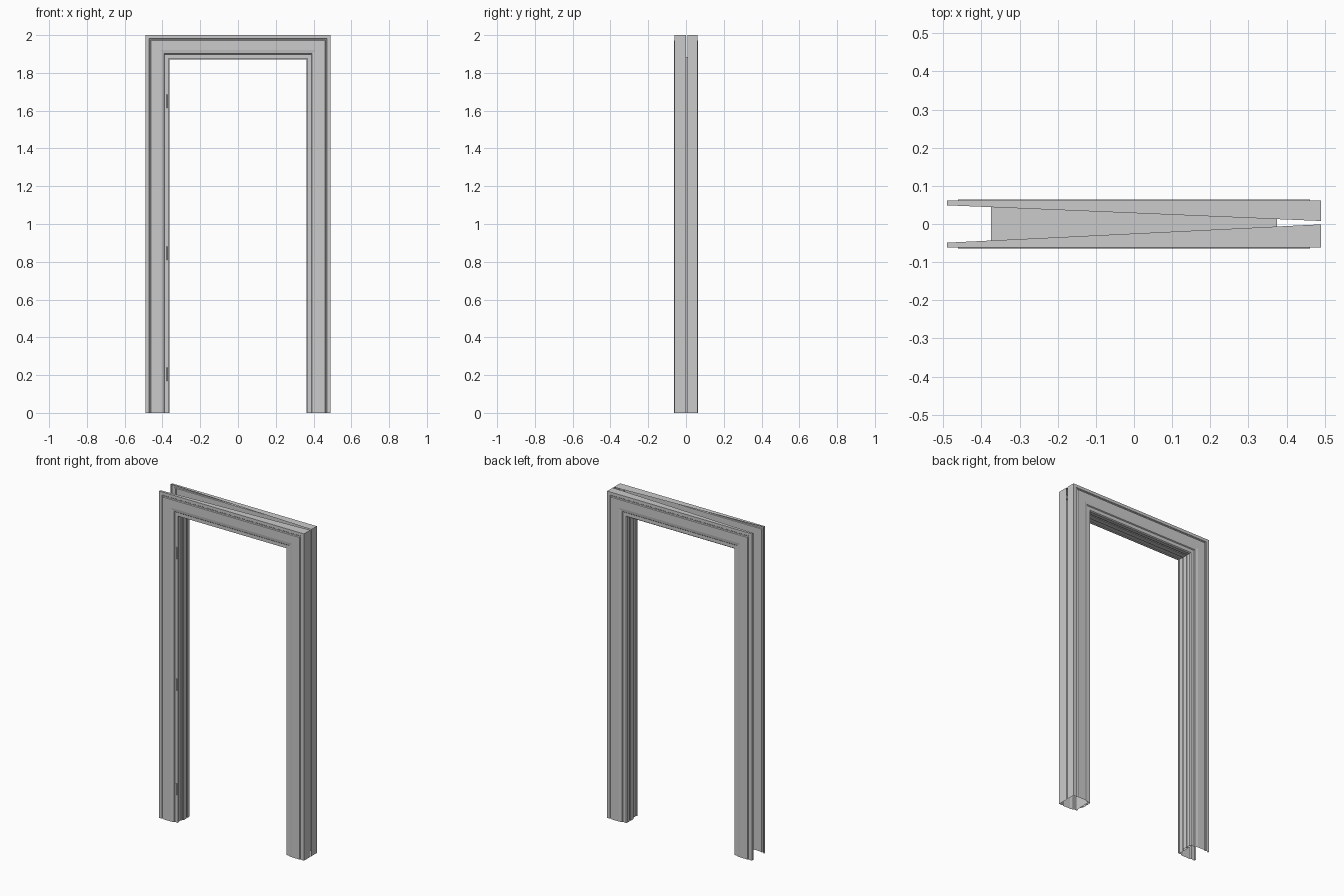
import bpy
import bmesh

old = bpy.data.objects.get("Cube")
if old:
    bpy.data.objects.remove(old, do_unlink=True)

paint = bpy.data.materials.new("grey_paint")
paint.use_nodes = True
grey = (0.6, 0.6, 0.6, 1)
paint.diffuse_color = grey
paint.node_tree.nodes["Principled BSDF"].inputs["Base Color"].default_value = grey

HALF = 0.49      # half the outer width
TOP = 2.0


def make_object(name, bm):
    mesh = bpy.data.meshes.new(name)
    bm.to_mesh(mesh)
    bm.free()
    mesh.materials.append(paint)
    obj = bpy.data.objects.new(name, mesh)
    bpy.context.collection.objects.link(obj)
    return obj


def sweep(name, profile, flip=False):
    """Sweep (half width, y left end, y right end) points up, across and down with mitres."""
    bm = bmesh.new()
    rows = []
    for r, y_a, y_b in profile:
        z = TOP - HALF + r
        corners = ((-r, y_a, 0), (-r, y_a, z), (r, y_b, z), (r, y_b, 0))
        rows.append([bm.verts.new(c) for c in corners])
    for a, b in zip(rows, rows[1:]):
        for i in range(3):
            quad = (a[i], a[i + 1], b[i + 1], b[i])
            bm.faces.new(quad[::-1] if flip else quad)
    return make_object(name, bm)


# Moulded casing section: half width and distance from the wall centre
moulding = [(0.49, 0.062), (0.472, 0.062), (0.469, 0.058), (0.464, 0.058),
            (0.461, 0.064), (0.41, 0.064), (0.392, 0.061), (0.388, 0.056),
            (0.375, 0.056), (0.375, 0.050)]

# Casings, each with a return that tapers from one side to the other
for name, sign, end_a, end_b in (("front_casing", -1, -0.049, -0.001),
                                 ("back_casing", 1, 0.049, 0.008)):
    section = [(HALF, end_a, end_b)]
    section += [(r, sign * d, sign * d) for r, d in moulding]
    sweep(name, section, flip=sign > 0)

# Jamb lining with the door rabbet, stop and seal groove
lining = [(0.375, -0.056), (0.367, -0.056), (0.367, -0.050), (0.373, -0.050),
          (0.373, -0.018), (0.368, -0.018), (0.368, -0.010), (0.362, -0.010),
          (0.362, 0.020), (0.367, 0.020), (0.367, 0.028), (0.362, 0.028),
          (0.362, 0.050), (0.367, 0.056), (0.375, 0.056)]
sweep("jamb_lining", [(r, y, y) for r, y in lining])
sweep("jamb_backing", [(0.375, y, y) for y in (0.056, -0.056)])

# Hinge knuckles on the right jamb
for label, z in (("lower", 0.205), ("middle", 0.845), ("upper", 1.65)):
    bm = bmesh.new()
    bmesh.ops.create_cone(bm, cap_ends=True, segments=12,
                          radius1=0.004, radius2=0.004, depth=0.07)
    bmesh.ops.translate(bm, verts=bm.verts, vec=(-0.374, -0.059, z))
    make_object(label + "_hinge", bm)
